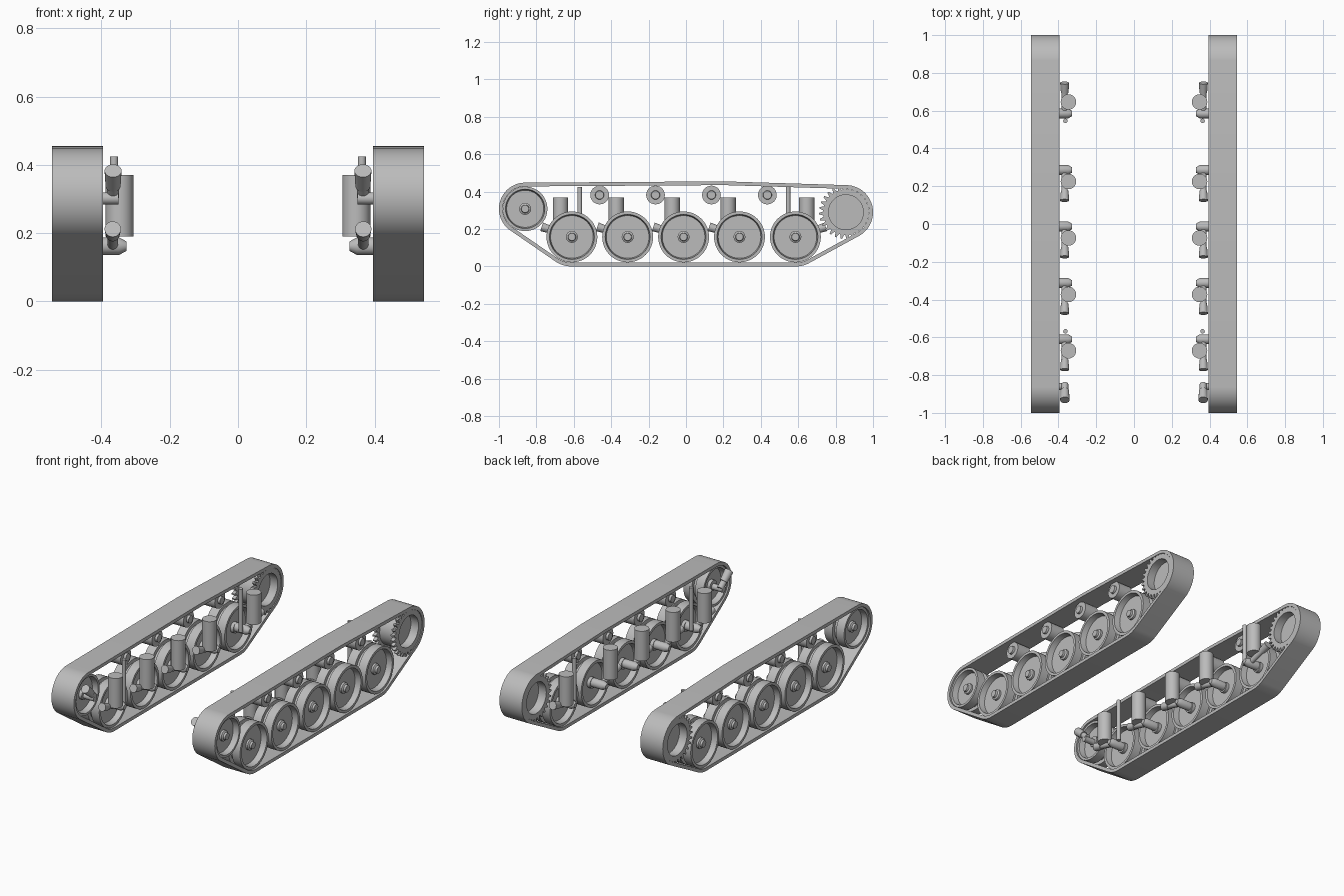
import bpy, bmesh, math
from mathutils import Vector

cube = bpy.data.objects.get("Cube")
if cube:
    bpy.data.objects.remove(cube, do_unlink=True)

grey = bpy.data.materials.new("plain grey")
grey.use_nodes = True
grey.diffuse_color = (0.5, 0.5, 0.5, 1)
grey.node_tree.nodes["Principled BSDF"].inputs["Base Color"].default_value = (0.5, 0.5, 0.5, 1)


def finish(name, bm):
    """Shade, colour and mirror a part to the other track."""
    bmesh.ops.recalc_face_normals(bm, faces=bm.faces)
    for f in bm.faces:
        f.smooth = True
    for e in bm.edges:
        e.smooth = e.calc_face_angle(0) < math.radians(32)
    me = bpy.data.meshes.new(name)
    bm.to_mesh(me)
    bm.free()
    me.materials.append(grey)
    ob = bpy.data.objects.new(name, me)
    bpy.context.collection.objects.link(ob)
    ob.modifiers.new("other side", "MIRROR").use_mirror_merge = False
    return ob


def bridge(bm, rings, closed=False):
    """Skin a row of equal vertex loops."""
    n = len(rings[0])
    pairs = list(zip(rings, rings[1:]))
    if closed:
        pairs.append((rings[-1], rings[0]))
    for a, b in pairs:
        for i in range(n):
            j = (i + 1) % n
            bm.faces.new((a[i], a[j], b[j], b[i]))


def lathe(name, start, axis, profile, closed=False, n=40):
    """Turn (distance, radius) points round an axis."""
    bm = bmesh.new()
    axis = Vector(axis).normalized()
    q = axis.to_track_quat("Z", "Y")
    rings = []
    for d, r in profile:
        rings.append([bm.verts.new(Vector(start) + q @ Vector((
            r * math.cos(math.tau * i / n), r * math.sin(math.tau * i / n), d))) for i in range(n)])
    bridge(bm, rings, closed)
    if not closed:
        bm.faces.new(rings[0])
        bm.faces.new(rings[-1])
    return finish(name, bm)


def rod(name, a, b, r, r2=None, n=24):
    a, b = Vector(a), Vector(b)
    return lathe(name, a, b - a, [(0, r), ((b - a).length, r2 or r)], n=n)


X = (1, 0, 0)
INNER, OUTER, MID = 0.395, 0.545, 0.47
WHEELS = [-0.61, -0.312, -0.013, 0.286, 0.585]
ROLLERS = [-0.462, -0.163, 0.136, 0.435]
IDLER, SPROCKET = (-0.86, 0.308), (0.855, 0.29)

# Track belt wrapped round the outer wheels
supports = [(*IDLER, 0.14), (*SPROCKET, 0.145), (WHEELS[0], 0.158, 0.158),
            (WHEELS[-1], 0.158, 0.158), (-0.55, 0.382, 0.073), (0.2, 0.382, 0.073)]
bm = bmesh.new()
loops = [[], [], [], []]
for i in range(120):
    t = math.tau * (i + 0.5) / 120
    c, s = math.cos(t), math.sin(t)
    y, z, r = max(supports, key=lambda k: k[0] * c + k[1] * s + k[2])
    for loop, x, rad in zip(loops, (INNER, OUTER, OUTER, INNER), (r, r, r - 0.02, r - 0.02)):
        loop.append(bm.verts.new((x, y + rad * c, z + rad * s)))
bridge(bm, loops, True)
finish("track_belt", bm)


def dished_wheel(name, y, z, r, lip, half):
    """Wheel with a raised rim, a recessed web and a central groove."""
    web = half - 0.035
    side = [(web, 0.036), (web, r - lip - 0.006), (half, r - lip), (half, r),
            (0.012, r), (0.012, r - 0.022)]
    profile = side + [(-d, k) for d, k in reversed(side)]
    lathe(name, (MID, y, z), X, profile, n=48)
    lathe(name + "_hub", (MID, y, z), X,
          [(-web - 0.02, 0.032), (web + 0.012, 0.032), (web + 0.018, 0.022),
           (web + 0.03, 0.02)], n=16)


# Road wheels with their swing arms and dampers
for k, y in enumerate(WHEELS, 1):
    way = 1 if k == len(WHEELS) else -1
    dished_wheel(f"road_wheel_{k}", y, 0.158, 0.136, 0.016, 0.066)
    lathe(f"wheel_axle_{k}", (0.327, y, 0.162), X,
          [(0, 0.014), (0.022, 0.026), (0.11, 0.026)], n=24)
    knee = (0.367, y + way * 0.11, 0.195)
    rod(f"swing_arm_{k}", (0.367, y, 0.162), knee, 0.016)
    rod(f"arm_end_{k}", knee, (0.367, y + way * 0.162, 0.212), 0.02, 0.024)
    rod(f"damper_{k}", (0.347, y + way * 0.061, 0.19), (0.347, y + way * 0.061, 0.37), 0.041, n=32)

# Thin stop posts at the end wheels
for name, y in (("front_post", -0.568), ("rear_post", 0.546)):
    rod(name, (0.363, y, 0.165), (0.363, y, 0.425), 0.012, n=16)

# Return rollers
for k, y in enumerate(ROLLERS, 1):
    lathe(f"return_roller_{k}", (MID, y, 0.382), X,
          [(-0.06, 0.022), (-0.045, 0.022), (-0.045, 0.05), (0.045, 0.05),
           (0.045, 0.024), (0.058, 0.022)], n=32)

# Front idler wheel and its crank
dished_wheel("idler_wheel", *IDLER, 0.119, 0.014, 0.066)
iy, iz = IDLER
rod("idler_axle", (0.35, iy, iz - 0.006), (MID, iy, iz - 0.006), 0.018)
rod("idler_crank", (0.366, iy + 0.012, iz), (0.366, iy - 0.035, iz + 0.04), 0.018)
rod("idler_crank_end", (0.366, iy - 0.02, iz + 0.03), (0.366, iy - 0.072, iz + 0.075), 0.022, 0.025)

# Drive sprocket: two toothed rings joined by a hollow drum with a web
TEETH = 28
for name, x in (("inner_sprocket_ring", INNER + 0.004), ("outer_sprocket_ring", OUTER - 0.026)):
    bm = bmesh.new()
    loops = [[], [], [], []]
    for i in range(TEETH * 4):
        t = math.tau * (i + 0.5) / (TEETH * 4)
        tip = 0.144 if i % 4 < 2 else 0.122
        for loop, dx, rad in zip(loops, (0, 0.022, 0.022, 0), (tip, tip, 0.093, 0.093)):
            loop.append(bm.verts.new((x + dx, SPROCKET[0] + rad * math.cos(t),
                                      SPROCKET[1] + rad * math.sin(t))))
    bridge(bm, loops, True)
    finish(name, bm)
lathe("sprocket_drum", (MID, *SPROCKET), X,
      [(-0.07, 0.093), (-0.07, 0.106), (0.07, 0.106), (0.07, 0.093)], True, 48)
rod("sprocket_web", (MID - 0.02, *SPROCKET), (MID + 0.02, *SPROCKET), 0.094, n=48)
